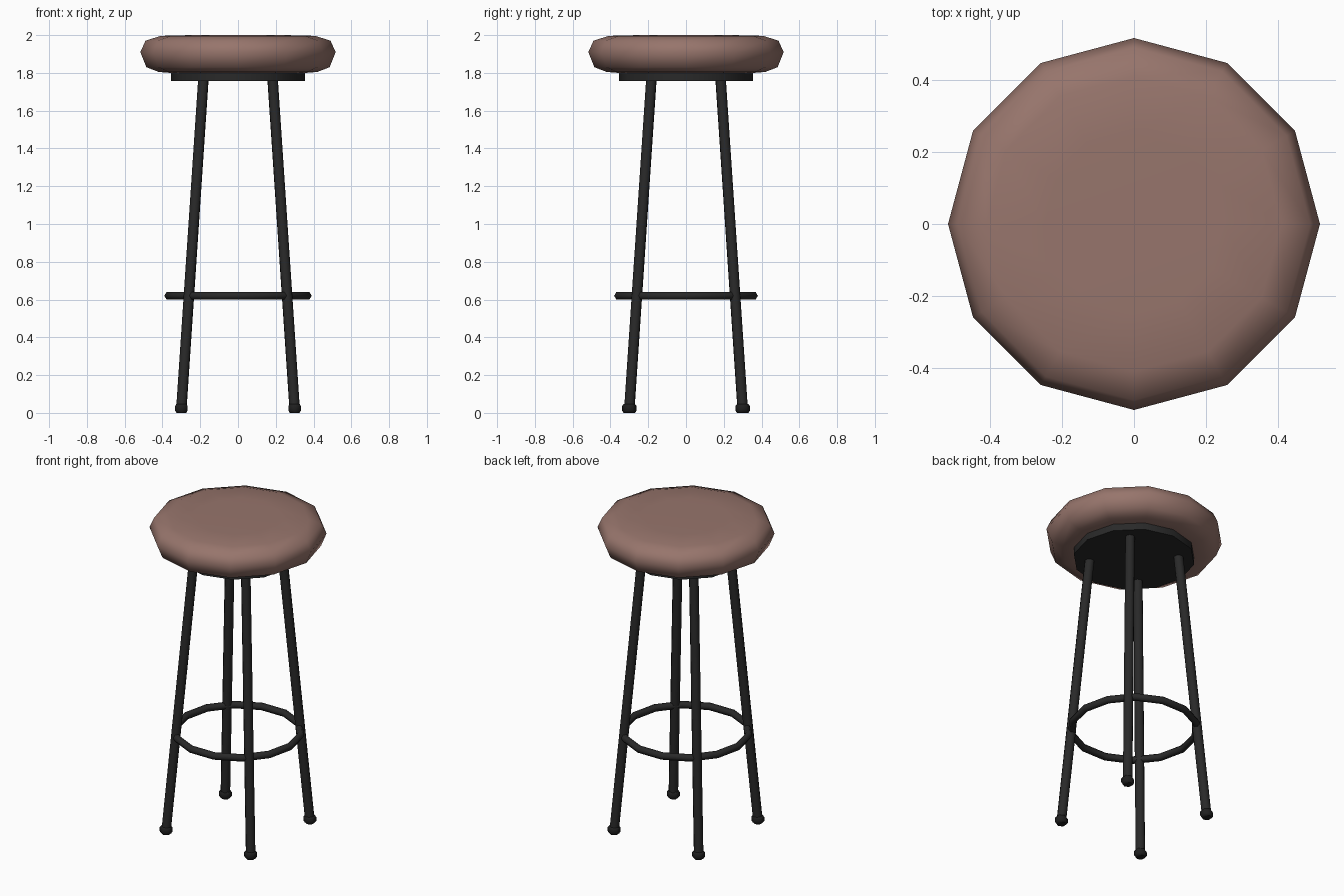
import bpy
import math
from mathutils import Vector

cube = bpy.data.objects.get("Cube")
if cube:
    bpy.data.objects.remove(cube, do_unlink=True)


def make_material(name, rgb):
    mat = bpy.data.materials.new(name)
    mat.use_nodes = True
    color = (*rgb, 1.0)
    mat.diffuse_color = color
    mat.node_tree.nodes["Principled BSDF"].inputs["Base Color"].default_value = color
    return mat


leather = make_material("brown leather", (0.31, 0.178, 0.15))
metal = make_material("black metal", (0.022, 0.022, 0.022))
rubber = make_material("black rubber", (0.014, 0.014, 0.014))


def finish(obj, name, mat, angle=45):
    obj.name = name
    obj.data.name = name
    obj.data.materials.clear()
    obj.data.materials.append(mat)
    bpy.ops.object.select_all(action="DESELECT")
    obj.select_set(True)
    bpy.context.view_layer.objects.active = obj
    bpy.ops.object.shade_smooth_by_angle(angle=math.radians(angle))
    return obj


def lathe(name, profile, sides, mat, location=(0, 0, 0), turn=0.0, angle=45):
    """Revolve (radius, height) points, bottom to top, and cap both ends."""
    verts, faces = [], []
    for r, z in profile:
        for i in range(sides):
            a = turn + math.tau * i / sides
            verts.append((r * math.cos(a), r * math.sin(a), z))
    for k in range(len(profile) - 1):
        for i in range(sides):
            j = (i + 1) % sides
            low, high = k * sides, (k + 1) * sides
            faces.append((low + i, low + j, high + j, high + i))
    faces.append(tuple(reversed(range(sides))))
    top = (len(profile) - 1) * sides
    faces.append(tuple(range(top, top + sides)))
    mesh = bpy.data.meshes.new(name)
    mesh.from_pydata(verts, [], faces)
    obj = bpy.data.objects.new(name, mesh)
    bpy.context.collection.objects.link(obj)
    obj.location = location
    return finish(obj, name, mat, angle)


def rod(name, start, end, radius, mat):
    start, end = Vector(start), Vector(end)
    axis = end - start
    bpy.ops.mesh.primitive_cylinder_add(vertices=10, radius=radius, depth=axis.length,
                                        location=(start + end) / 2)
    obj = bpy.context.object
    obj.rotation_euler = axis.to_track_quat("Z", "Y").to_euler()
    return finish(obj, name, mat)


# Padded seat and the plate beneath it
lathe("seat_cushion",
      [(0.36, 1.80), (0.42, 1.805), (0.485, 1.83), (0.517, 1.91),
       (0.49, 1.97), (0.41, 1.996), (0.25, 2.0)],
      12, leather, angle=60)
lathe("seat_plate", [(0.355, 1.757), (0.355, 1.81)], 12, metal)

# Splayed legs with rubber feet
for side, sx in (("left", 1), ("right", -1)):
    for end, sy in (("front", -1), ("back", 1)):
        rod(f"{end}_{side}_leg", (sx * 0.30, sy * 0.30, 0.02),
            (sx * 0.183, sy * 0.183, 1.77), 0.028, metal)
        lathe(f"{end}_{side}_foot",
              [(0.03, 0.0), (0.038, 0.012), (0.038, 0.036), (0.031, 0.046)],
              6, rubber, (sx * 0.30, sy * 0.30, 0), math.pi / 2, 60)

# Foot ring
bpy.ops.mesh.primitive_torus_add(major_segments=14, minor_segments=6,
                                 major_radius=0.368, minor_radius=0.022,
                                 location=(0, 0, 0.62))
finish(bpy.context.object, "foot_ring", metal, 65)
